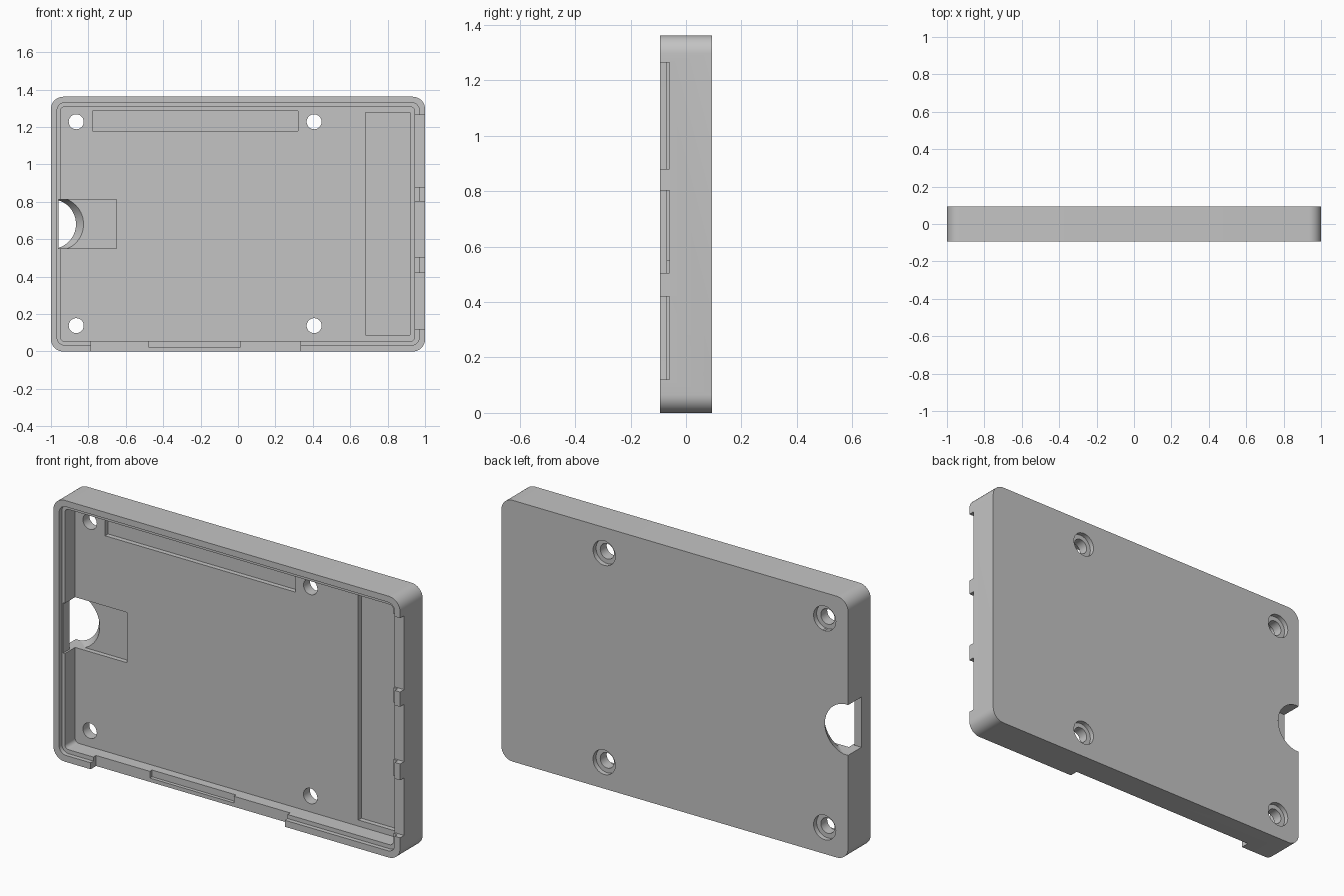
import bpy, bmesh
from math import cos, sin, pi

if "Cube" in bpy.data.objects:
    bpy.data.objects.remove(bpy.data.objects["Cube"], do_unlink=True)

H = 1.362          # overall height
T = 0.093          # half thickness
LEDGE = -0.07      # depth of the stepped lip
FLOOR = 0.015      # inner floor plane
POCKET = 0.04      # floor of the shallow pockets

grey = bpy.data.materials.new("plain grey")
grey.use_nodes = True
grey.diffuse_color = (0.55, 0.55, 0.55, 1)
grey.node_tree.nodes["Principled BSDF"].inputs["Base Color"].default_value = (0.55, 0.55, 0.55, 1)


def prism(name, points, y0, y1, points_back=None):
    """Loft an x-z outline from y0 to y1."""
    bm = bmesh.new()
    a = [bm.verts.new((x, y0, z)) for x, z in points]
    b = [bm.verts.new((x, y1, z)) for x, z in (points_back or points)]
    n = len(a)
    bm.faces.new(a)
    bm.faces.new(b[::-1])
    for i in range(n):
        j = (i + 1) % n
        bm.faces.new((a[j], a[i], b[i], b[j]))
    bmesh.ops.recalc_face_normals(bm, faces=bm.faces)
    mesh = bpy.data.meshes.new(name)
    bm.to_mesh(mesh)
    bm.free()
    mesh.materials.append(grey)
    ob = bpy.data.objects.new(name, mesh)
    bpy.context.collection.objects.link(ob)
    return ob


def rounded(x0, x1, z0, z1, r, steps=8):
    corners = [(x1 - r, z1 - r), (x0 + r, z1 - r), (x0 + r, z0 + r), (x1 - r, z0 + r)]
    return [(cx + r * cos((k + i / steps) * pi / 2), cz + r * sin((k + i / steps) * pi / 2))
            for k, (cx, cz) in enumerate(corners) for i in range(steps + 1)]


def rect(x0, x1, z0, z1):
    return [(x0, z0), (x1, z0), (x1, z1), (x0, z1)]


def circle(x, z, r, n=40):
    return [(x + r * cos(2 * pi * i / n), z + r * sin(2 * pi * i / n)) for i in range(n)]


def boolean(target, tool, operation="DIFFERENCE"):
    mod = target.modifiers.new("cut", "BOOLEAN")
    mod.operation = operation
    mod.solver = "EXACT"
    mod.object = tool
    bpy.context.view_layer.objects.active = target
    bpy.ops.object.modifier_apply(modifier=mod.name)
    bpy.data.objects.remove(tool, do_unlink=True)


# Rounded outer shell
tray = prism("case_tray", rounded(-1, 1, 0, H, 0.065), -T, T)


def cut(points, y0, y1, back=None):
    tool = prism("cutter", points, y0, y1, back)
    tool.hide_render = True
    boolean(tray, tool)


# Main cavity and stepped lip
cut(rounded(-0.95, 0.945, 0.055, 1.307, 0.022), -0.2, FLOOR)
cut(rounded(-0.967, 0.969, 0.034, 1.33, 0.04), -0.2, LEDGE)

# Shallow pockets in the floor
cut(rect(0.683, 0.92, 0.087, 1.277), -0.02, POCKET)
cut(rect(-0.777, 0.322, 1.178, 1.286), -0.02, POCKET)
cut(rect(-0.96, -0.65, 0.55, 0.812), LEDGE - 0.02, POCKET)

# Notches along the left side edge
for z0, z1 in ((0.12, 0.42), (0.505, 0.803), (0.88, 1.265)):
    cut(rect(0.93, 1.1, z0, z1), -0.2, -0.06)

# Wide notch and connector recess in the bottom edge
cut(rect(-0.785, 0.335, -0.1, 0.07), -0.2, -0.048)
cut(rect(-0.475, 0.01, 0.02, 0.07), -0.2, -0.03)

# Screw holes with counterbores on the back
for x in (-0.865, 0.407):
    for z in (0.138, 1.228):
        cut(circle(x, z, 0.04), -0.01, 0.2)
        cut(circle(x, z, 0.064), T - 0.025, 0.2)

# Card slot: opening through the side wall and a slanted thumb cutout
cut(rect(-1.1, -0.945, 0.55, 0.812), -0.017, POCKET)
thumb = prism("thumb_cutter", circle(-0.968, 0.681, 0.143, 64), POCKET - 0.001, T + 0.001,
              circle(-1, 0.681, 0.133, 64))
clip = prism("thumb_clip", rect(-1.3, -0.7, 0.55, 0.812), 0, 0.2)
boolean(thumb, clip, "INTERSECT")
boolean(tray, thumb)

# Smooth the rounded corners and bores, keep hard edges
bpy.ops.object.select_all(action="DESELECT")
tray.select_set(True)
bpy.context.view_layer.objects.active = tray
bpy.ops.object.shade_smooth_by_angle(angle=0.5)
